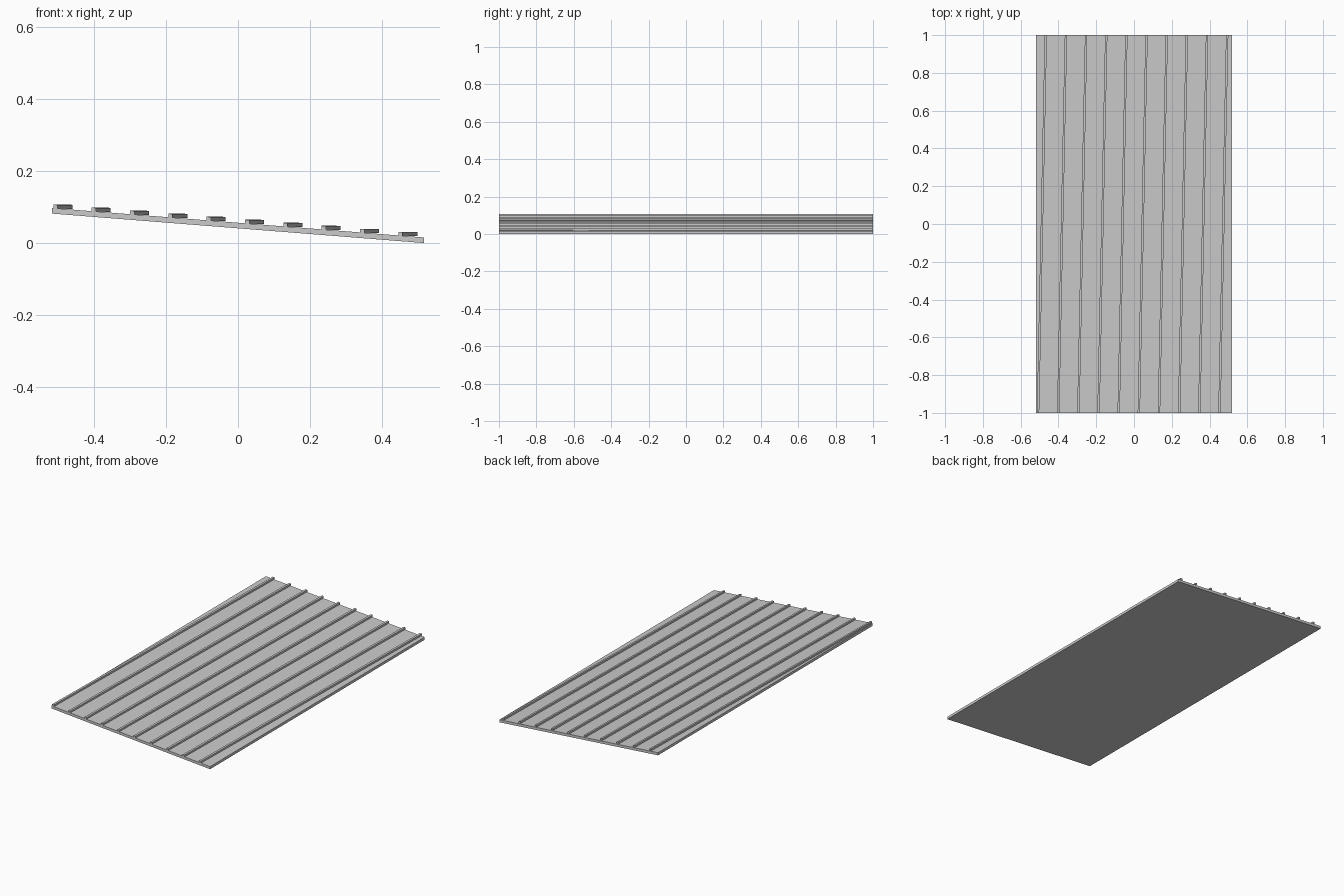
import bpy
import bmesh

if "Cube" in bpy.data.objects:
    bpy.data.objects.remove(bpy.data.objects["Cube"])


def prism(name, front, shift):
    """Extrude a front-view outline from y=-1 to y=1, sliding sideways by shift."""
    bm = bmesh.new()
    near = [bm.verts.new((x, -1, z)) for x, z in front]
    face = bm.faces.new(near)
    far = bmesh.ops.extrude_face_region(bm, geom=[face])["geom"]
    moved = [v for v in far if isinstance(v, bmesh.types.BMVert)]
    bmesh.ops.translate(bm, verts=moved, vec=(shift, 2, 0))
    bmesh.ops.recalc_face_normals(bm, faces=bm.faces)
    mesh = bpy.data.meshes.new(name)
    bm.to_mesh(mesh)
    bm.free()
    obj = bpy.data.objects.new(name, mesh)
    bpy.context.collection.objects.link(obj)
    return obj


# Sloping roof panel
HALF, RISE, THICK = 0.518, 0.082, 0.0155
SLOPE = RISE / (2 * HALF)
prism("roof_panel", [(-HALF, RISE), (HALF, 0), (HALF, THICK), (-HALF, RISE + THICK)], 0)

# Ten slightly skewed battens, each level along its length
WIDTH, HEIGHT, SKEW = 0.012, 0.011, 0.041
for i in range(10):
    x = -0.514 + i * 0.1067
    z = 0.0963 - i * 0.1067 * SLOPE
    drop = WIDTH * SLOPE
    prism(f"batten_{i + 1}", [(x, z), (x + WIDTH, z - drop),
                              (x + WIDTH, z + HEIGHT - drop), (x, z + HEIGHT)], SKEW)
